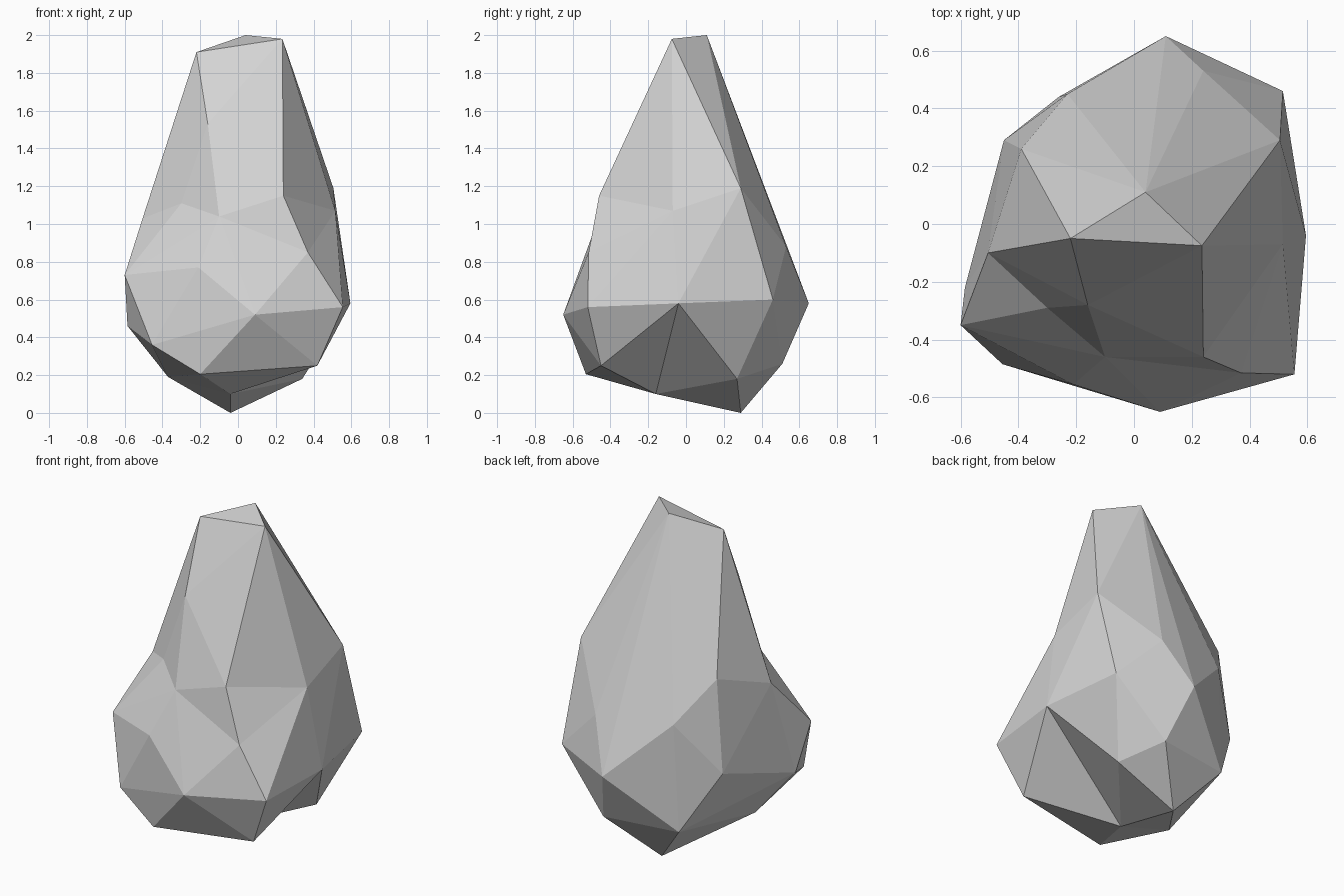
import bpy
import bmesh

cube = bpy.data.objects.get("Cube")
if cube:
    bpy.data.objects.remove(cube, do_unlink=True)

# One plain stone colour
stone = bpy.data.materials.new("grey_stone")
stone.use_nodes = True
grey = (0.65, 0.65, 0.65, 1)
stone.diffuse_color = grey
shader = next(n for n in stone.node_tree.nodes if n.type == 'BSDF_PRINCIPLED')
shader.inputs["Base Color"].default_value = grey
shader.inputs["Roughness"].default_value = 1

# Corners of the narrow crown
crown = [(.04, .11, 2), (.235, -.075, 1.98), (-.22, -.05, 1.91), (-.16, -.28, 1.53)]

# Corners where the chunks meet: the crease above the belly and the notch below
crease_front = (-.1, -.46, 1.04)
crease_left = (.515, -.07, 1.07)
seam = [crease_front, crease_left, (-.3, -.29, 1.11), (-.505, -.1, 1.03),
        (.595, -.04, .58), (-.04, -.16, .1), (-.585, -.22, .46), (-.37, -.14, .19)]

# Corners of the shoulder ledge
ledge_top = (.24, -.46, 1.15)
ledge_low = (.37, -.515, .85)

# Corners of the bulging front
belly = [ledge_low, (.555, -.52, .56), (.42, -.45, .25), (.09, -.65, .52),
         (-.21, -.555, .77), (-.6, -.35, .73), (-.455, -.485, .36), (-.2, -.53, .205)]

# Corners of the back, from the upper facets down to the foot
back = [(.505, .29, 1.19), (-.39, .26, 1.16), (-.23, .45, .91), (.24, .53, .88),
        (.515, .46, .6), (.11, .65, .58), (-.45, .29, .61),
        (.2, .51, .26), (-.26, .44, .26), (.34, .27, .18), (-.04, .29, 0)]


def chunk(name, corners):
    """Make a faceted stone chunk that wraps tightly around its corners."""
    bm = bmesh.new()
    for corner in corners:
        bm.verts.new(corner)
    bmesh.ops.convex_hull(bm, input=bm.verts[:], use_existing_faces=False)
    loose = [v for v in bm.verts if not v.link_faces]
    bmesh.ops.delete(bm, geom=loose, context='VERTS')
    bmesh.ops.recalc_face_normals(bm, faces=bm.faces[:])
    mesh = bpy.data.meshes.new(name)
    bm.to_mesh(mesh)
    bm.free()
    mesh.materials.append(stone)
    obj = bpy.data.objects.new(name, mesh)
    bpy.context.collection.objects.link(obj)
    return obj


# The rock: a tall rear chunk, a front bulge and a wedge bridging them
chunk("rock_spire", crown + [ledge_top] + seam + back)
chunk("rock_belly", seam + belly)
chunk("rock_shoulder", [crease_front, crease_left, ledge_top, ledge_low])
